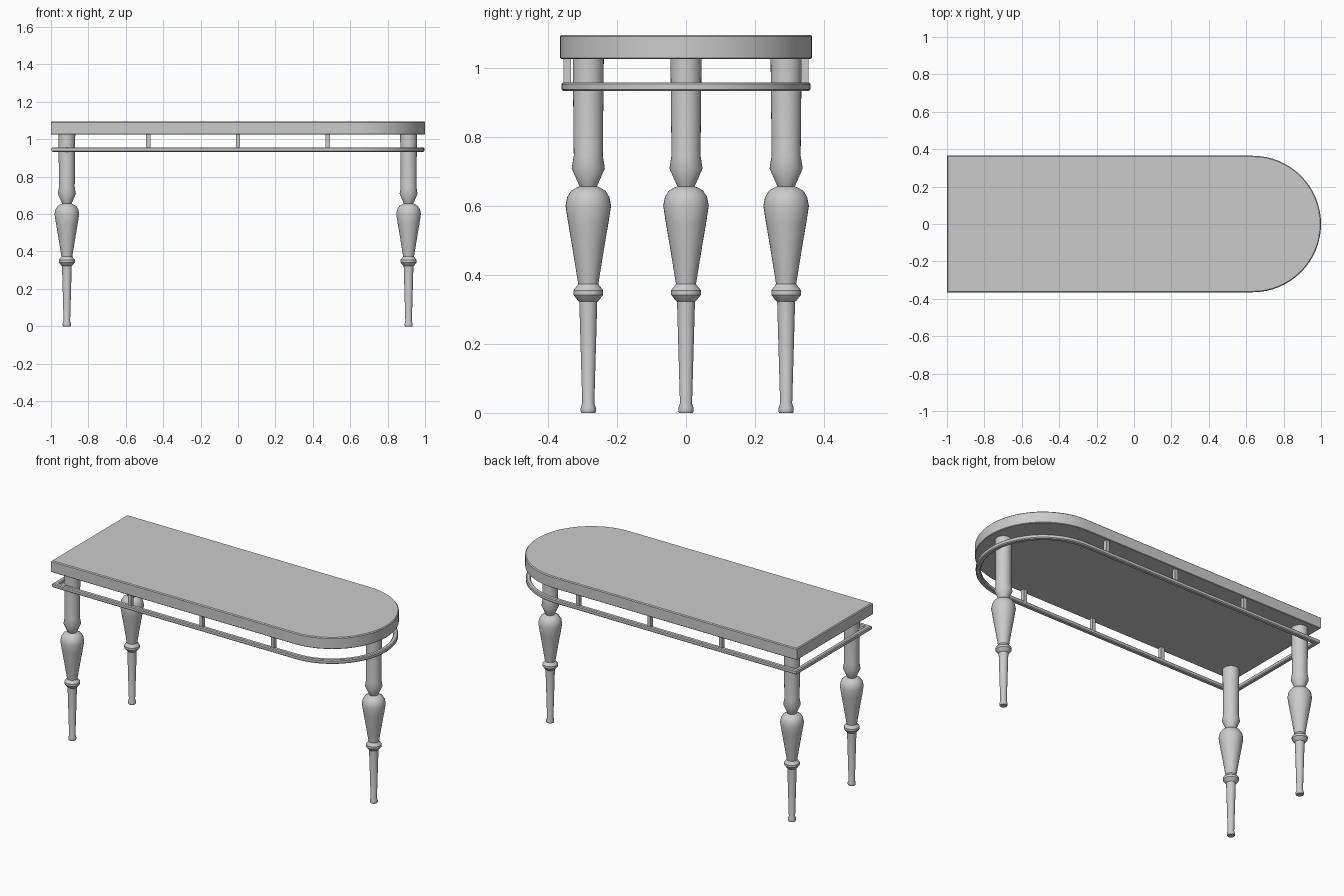
import bpy, bmesh, math

if "Cube" in bpy.data.objects:
    bpy.data.objects.remove(bpy.data.objects["Cube"])

HALF_W, ARC_X, LEFT_X = 0.365, 0.635, -1.0


def outline(inset, steps=32):
    """Plan shape: square left end, semicircular right end, shrunk by inset."""
    r = HALF_W - inset
    pts = [(LEFT_X + inset, r), (LEFT_X + inset, -r)]
    for i in range(steps + 1):
        a = -math.pi / 2 + math.pi * i / steps
        pts.append((ARC_X + r * math.cos(a), r * math.sin(a)))
    return pts


def finish(name, bm, angle=30):
    bmesh.ops.recalc_face_normals(bm, faces=bm.faces)
    me = bpy.data.meshes.new(name)
    bm.to_mesh(me)
    bm.free()
    ob = bpy.data.objects.new(name, me)
    bpy.context.collection.objects.link(ob)
    bpy.ops.object.select_all(action='DESELECT')
    ob.select_set(True)
    bpy.context.view_layer.objects.active = ob
    bpy.ops.object.shade_smooth_by_angle(angle=math.radians(angle))
    return ob


def bridge(bm, loops):
    for a, b in zip(loops, loops[1:]):
        n = len(a)
        for i in range(n):
            j = (i + 1) % n
            bm.faces.new((a[i], a[j], b[j], b[i]))


def loft(name, profile, closed):
    """Sweep an (inset, z) profile around the plan shape."""
    bm = bmesh.new()
    loops = [[bm.verts.new((x, y, z)) for x, y in outline(d)] for d, z in profile]
    if closed:
        bridge(bm, loops + loops[:1])
    else:
        bridge(bm, loops)
        bm.faces.new(loops[0])
        bm.faces.new(loops[-1])
    return finish(name, bm)


def turned(name, profile, x, y, sides=32):
    bm = bmesh.new()
    loops = [[bm.verts.new((x + r * math.cos(2 * math.pi * i / sides),
                            y + r * math.sin(2 * math.pi * i / sides), z))
              for i in range(sides)] for r, z in profile]
    bridge(bm, loops)
    bm.faces.new(loops[0])
    bm.faces.new(loops[-1])
    return finish(name, bm, 35)


def post(name, x, y):
    bm = bmesh.new()
    bmesh.ops.create_cube(bm, size=1)
    for v in bm.verts:
        v.co = (x + v.co.x * 0.022, y + v.co.y * 0.022, 0.99 + v.co.z * 0.08)
    return finish(name, bm)


# Table top with softened edges
loft("table_top", [(0.003, 1.025), (0, 1.028), (0, 1.090), (0.005, 1.095)], False)

# Thin rail running below the top
loft("rail", [(0.009, 0.932), (0.004, 0.937), (0.004, 0.952), (0.009, 0.957),
              (0.026, 0.957), (0.031, 0.952), (0.031, 0.937), (0.026, 0.932)], True)

# Small posts joining rail and top
for side, y in (("front", -0.344), ("back", 0.344)):
    for i, x in enumerate((-0.48, 0, 0.48)):
        post(f"{side}_post_{i + 1}", x, y)

# Three turned legs: foot, taper, ring, vase, neck, column
LEG = [(0.020, 0), (0.022, 0.004), (0.022, 0.014), (0.0175, 0.028), (0.026, 0.322),
       (0.030, 0.325), (0.043, 0.342), (0.043, 0.355), (0.029, 0.373),
       (0.031, 0.385), (0.048, 0.49), (0.058, 0.548), (0.066, 0.600), (0.061, 0.625),
       (0.050, 0.643), (0.035, 0.652), (0.025, 0.656), (0.027, 0.660),
       (0.048, 0.708), (0.042, 0.745), (0.045, 1.028)]
turned("front_left_leg", LEG, -0.915, -0.283)
turned("back_left_leg", LEG, -0.915, 0.29)
turned("right_leg", LEG, 0.912, 0)
